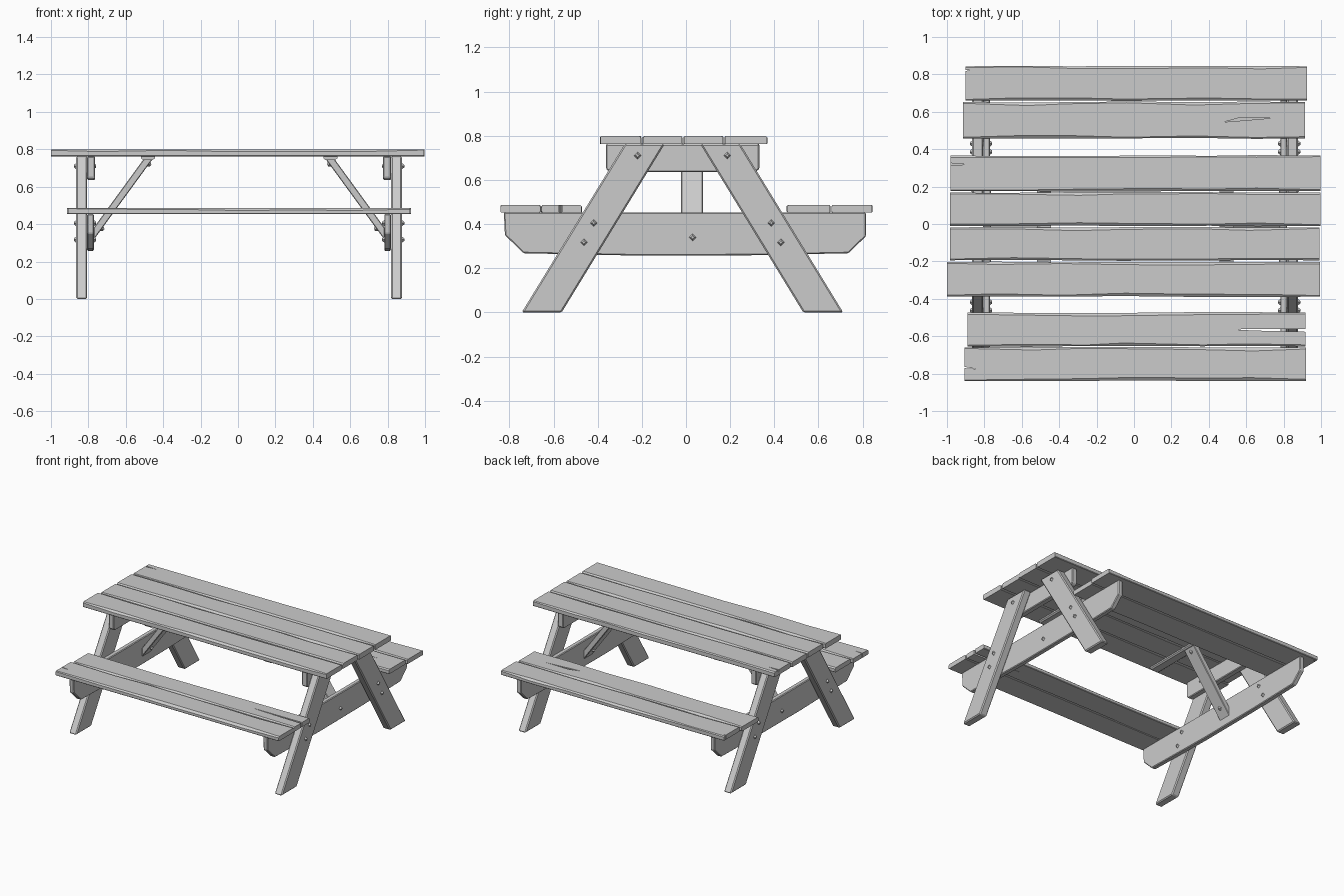
import bpy, bmesh, random
from mathutils import Vector

if "Cube" in bpy.data.objects:
    bpy.data.objects.remove(bpy.data.objects["Cube"])

random.seed(4)
CX, CY = 0.006, -0.016          # centre of the frame under the boards


def make(name, bm):
    bmesh.ops.recalc_face_normals(bm, faces=bm.faces)
    me = bpy.data.meshes.new(name)
    bm.to_mesh(me)
    bm.free()
    ob = bpy.data.objects.new(name, me)
    bpy.context.collection.objects.link(ob)
    return ob


def loft(name, rings):
    bm = bmesh.new()
    rs = [[bm.verts.new(p) for p in r] for r in rings]
    n = len(rs[0])
    for a, b in zip(rs, rs[1:]):
        for i in range(n):
            j = (i + 1) % n
            bm.faces.new((a[i], a[j], b[j], b[i]))
    bm.faces.new(rs[0])
    bm.faces.new(rs[-1])
    return make(name, bm)


def prism(name, prof, axis, a, b, bevel=0.0):
    def pt(u, v, w):
        return {'x': (w, u, v), 'y': (u, w, v), 'z': (u, v, w)}[axis]
    ob = loft(name, [[pt(u, v, w) for u, v in prof] for w in (a, b)])
    if bevel:
        m = ob.modifiers.new("worn_edges", 'BEVEL')
        m.width = bevel
        m.segments = 1
    return ob


def plank(name, x0, x1, y0, y1, z0, z1):
    # board with unevenly worn long edges
    rings = []
    k = 6
    for i in range(k + 1):
        t = i / k
        mid = 1.0 if 0 < i < k else 0.0
        if mid:
            t += random.uniform(-0.04, 0.04)
        x = x0 + (x1 - x0) * t
        a = y0 + mid * random.uniform(-0.003, 0.003)
        b = y1 + mid * random.uniform(-0.003, 0.003)
        c, d = (random.uniform(0.005, 0.010 + 0.008 * mid) for _ in range(2))
        e = 0.004
        rings.append([(x, a + e, z0), (x, b - e, z0), (x, b, z0 + e), (x, b, z1 - d * 0.8),
                      (x, b - d, z1), (x, a + c, z1), (x, a, z1 - c * 0.8), (x, a, z0 + e)])
    return loft(name, rings)


def crack(ob, prof, z0, z1):
    # splinter-shaped cut in a board
    cut = prism(ob.name + "_crack_cutter", prof, 'z', z0, z1)
    cut.hide_render = True
    cut.hide_viewport = True
    m = ob.modifiers.new("crack", 'BOOLEAN')
    m.operation = 'DIFFERENCE'
    m.solver = 'EXACT'
    m.object = cut


def bolt(name, pos, normal):
    # four-sided pyramid-like bolt head
    bm = bmesh.new()
    bmesh.ops.create_cone(bm, cap_ends=True, segments=4, radius1=0.019, radius2=0.007, depth=0.016)
    rot = Vector((0, 0, 1)).rotation_difference(Vector(normal))
    for v in bm.verts:
        v.co = rot @ v.co + Vector(pos) + Vector(normal) * 0.004
    make(name, bm)


# table top boards
tops = [plank("table_board_%d" % (i + 1), *d, 0.762, 0.80) for i, d in enumerate([
    (-1.0, 0.995, -0.388, -0.204), (-0.985, 0.993, -0.194, -0.018),
    (-0.985, 0.998, -0.010, 0.168), (-0.98, 0.998, 0.177, 0.366)])]
crack(tops[3], [(-1.0, 0.313), (-0.89, 0.318), (-1.0, 0.327)], 0.785, 0.82)

# seat boards
seats = [plank("seat_board_%d" % (i + 1), *d, 0.453, 0.487) for i, d in enumerate([
    (-0.905, 0.92, -0.84, -0.66), (-0.89, 0.918, -0.654, -0.473),
    (-0.913, 0.915, 0.458, 0.652), (-0.90, 0.925, 0.66, 0.843)])]
crack(seats[0], [(-0.95, -0.757), (-0.84, -0.775), (-0.95, -0.768)], 0.44, 0.5)
crack(seats[1], [(0.95, -0.577), (0.95, -0.561), (0.51, -0.563), (0.65, -0.57)], 0.44, 0.5)
crack(seats[2], [(0.48, 0.545), (0.76, 0.568), (0.56, 0.567)], 0.478, 0.5)
crack(seats[3], [(-0.95, 0.815), (-0.87, 0.821), (-0.95, 0.830)], 0.44, 0.5)

for s, side in ((-1, "left"), (1, "right")):
    def X(v):
        return CX + s * v

    # splayed legs
    for t, end in ((-1, "front"), (1, "back")):
        prof = [(CY + t * y, z) for y, z in ((0.728, 0), (0.547, 0), (0.081, 0.762), (0.262, 0.762))]
        prism("%s_%s_leg" % (end, side), prof, 'x', X(0.812), X(0.871), 0.007)
        for y, z in ((0.203, 0.71), (0.402, 0.405), (0.446, 0.317)):
            bolt("%s_%s_leg_bolt" % (end, side), (X(0.871), CY + t * y, z), (s, 0, 0))
            bolt("%s_%s_inner_bolt" % (end, side), (X(0.776), CY + t * y, z), (-s, 0, 0))

    # cross beams joining the legs
    prism(side + "_upper_beam", [(-0.362, 0.762), (-0.362, 0.65), (-0.345, 0.636),
                                 (0.315, 0.636), (0.332, 0.65), (0.332, 0.762)],
          'x', X(0.770), X(0.812), 0.005)
    prism(side + "_lower_beam", [(-0.825, 0.453), (-0.82, 0.35), (-0.735, 0.268), (-0.2, 0.257),
                                 (0.3, 0.259), (0.735, 0.268), (0.815, 0.345), (0.815, 0.453)],
          'x', X(0.776), X(0.812), 0.005)
    bolt(side + "_beam_bolt", (X(0.812), 0.03, 0.34), (s, 0, 0))

    # batten under the top and diagonal brace
    prism(side + "_batten", [(X(0.45), 0.764), (X(0.45), 0.752), (X(0.46), 0.744),
                             (X(0.515), 0.744), (X(0.525), 0.752), (X(0.525), 0.764)],
          'y', -0.36, 0.33)
    prism(side + "_brace", [(X(0.51), 0.748), (X(0.462), 0.748), (X(0.778), 0.315), (X(0.778), 0.38)],
          'y', -0.023, 0.077, 0.004)
    for x, z in ((0.483, 0.72), (0.734, 0.375)):
        bolt(side + "_brace_bolt", (X(x), 0.027, z), (-s * 0.81, 0, -0.586))
